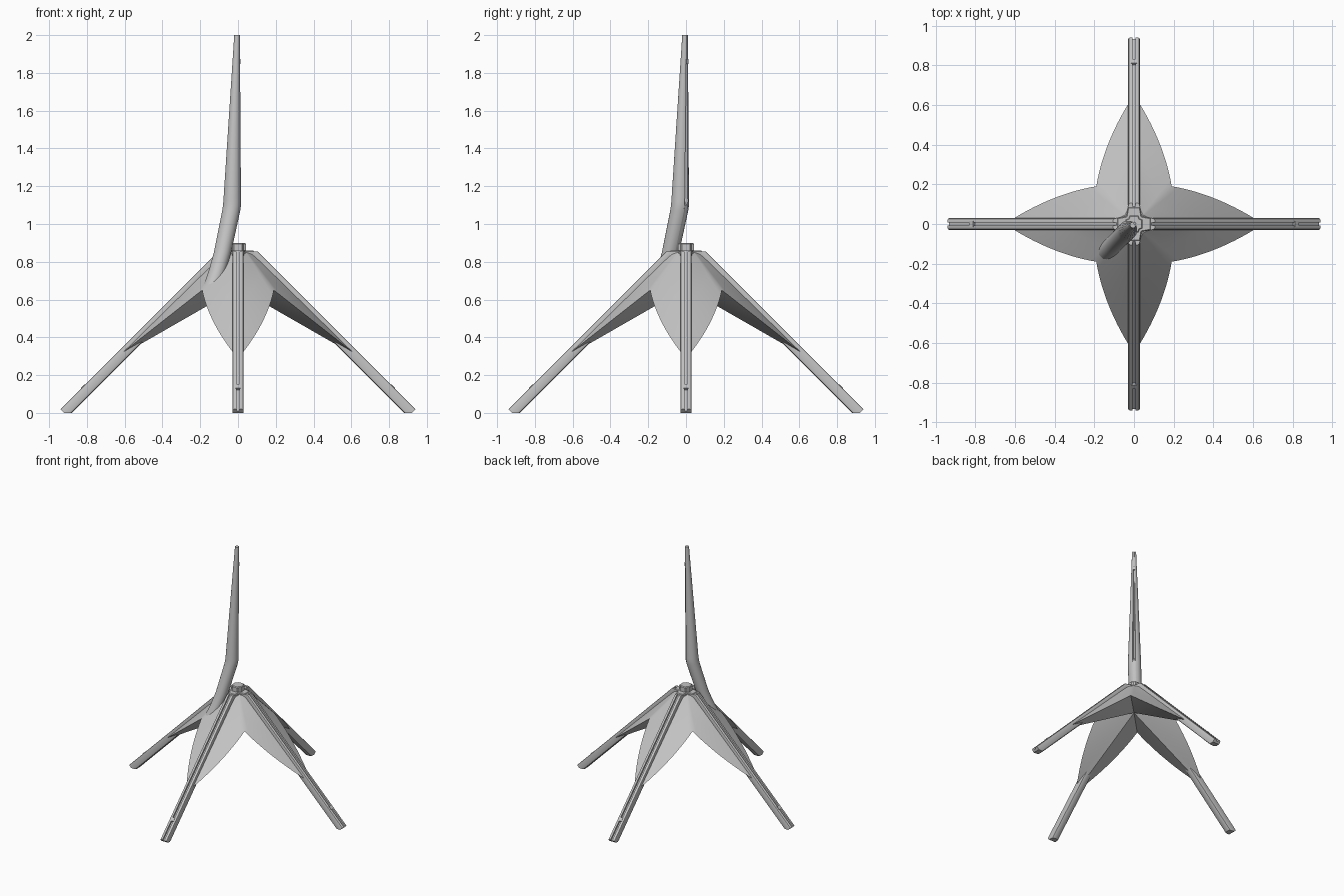
import bpy, bmesh, math
from mathutils import Vector, Matrix

if "Cube" in bpy.data.objects:
    bpy.data.objects.remove(bpy.data.objects["Cube"])

grey = bpy.data.materials.new("light_grey")
grey.use_nodes = True
COLOUR = (0.55, 0.55, 0.55, 1)
grey.diffuse_color = COLOUR
grey.node_tree.nodes["Principled BSDF"].inputs["Base Color"].default_value = COLOUR


def finish(bm, name, angle=35):
    """Clean the mesh and turn it into a shaded object."""
    bmesh.ops.remove_doubles(bm, verts=bm.verts, dist=0.0005)
    bmesh.ops.recalc_face_normals(bm, faces=bm.faces)
    mesh = bpy.data.meshes.new(name)
    bm.to_mesh(mesh)
    bm.free()
    mesh.materials.append(grey)
    obj = bpy.data.objects.new(name, mesh)
    bpy.context.collection.objects.link(obj)
    bpy.ops.object.select_all(action="DESELECT")
    obj.select_set(True)
    bpy.context.view_layer.objects.active = obj
    bpy.ops.object.shade_smooth_by_angle(angle=math.radians(angle))
    return obj


def loft(bm, rings):
    """Join closed rings of points and cap both ends."""
    rows = [[bm.verts.new(p) for p in ring] for ring in rings]
    n = len(rows[0])
    for a, b in zip(rows, rows[1:]):
        for i in range(n):
            j = (i + 1) % n
            bm.faces.new((a[i], a[j], b[j], b[i]))
    bm.faces.new(rows[0])
    bm.faces.new(rows[-1])


def clip(bm, z, up):
    """Cut away everything above (up) or below height z."""
    geom = bm.verts[:] + bm.edges[:] + bm.faces[:]
    cut = bmesh.ops.bisect_plane(bm, geom=geom, plane_co=(0, 0, z), plane_no=(0, 0, 1),
                                 clear_outer=up, clear_inner=not up)
    edges = [e for e in cut["geom_cut"] if isinstance(e, bmesh.types.BMEdge)]
    bmesh.ops.holes_fill(bm, edges=edges, sides=0)


# Legs: rounded bars with a groove along the top
AXIS = 0.92
OUT = Vector((1, 0, 1)).normalized()
half = [(0.007, 0.016), (0.008, 0.028), (0.02, 0.028), (0.026, 0.025),
        (0.029, 0.018), (0.029, -0.016), (0.025, -0.025), (0.016, -0.029)]
section = half + [(-y, n) for y, n in reversed(half)]


def on_leg(x, y, n):
    return Vector((x, y, AXIS - x)) + OUT * n


for k, side in enumerate(("left", "back", "right", "front")):
    turn = Matrix.Rotation(k * math.pi / 2, 4, "Z")
    bm = bmesh.new()
    loft(bm, [[on_leg(x, y, n) for y, n in section] for x in (0.03, AXIS)])
    clip(bm, 0.855, True)
    clip(bm, 0, False)
    bm.transform(turn)
    finish(bm, side + "_leg")

    # Small catch bridging the groove near the foot
    bm = bmesh.new()
    tab = [(0.014, 0.015), (0.014, 0.031), (-0.014, 0.031), (-0.014, 0.015)]
    loft(bm, [[on_leg(x, y, n) for y, n in tab] for x in (0.79, 0.81)])
    bm.transform(turn)
    finish(bm, side + "_leg_catch")

# Canopy: ruled panels between legs with a faceted underside
leg_top, diag_top = Vector((0.085, 0.026, 0.835)), Vector((0.045, 0.045, 0.85))
leg_low, diag_low = Vector((0.61, 0.026, 0.32)), Vector((0.19, 0.19, 0.65))
bulge = Vector((0.40, 0.155, 0.485))
top_centre, low_centre = Vector((0, 0, 0.85)), Vector((0, 0, 0.66))
leg_tip = Vector((0.61, 0, 0.31))
STEPS = 12
bm = bmesh.new()
for k in range(8):
    turn = Matrix.Rotation((k // 2) * math.pi / 2, 4, "Z")
    flip = Matrix.Scale(-1 if k % 2 else 1, 4, (0, 1, 0))

    def face(*points):
        bm.faces.new([bm.verts.new(turn @ flip @ p) for p in points])

    def edge(v):
        low = leg_low * (1 - v) ** 2 + bulge * 2 * v * (1 - v) + diag_low * v * v
        return leg_top.lerp(diag_top, v), low

    for i in range(STEPS):
        (t0, b0), (t1, b1) = edge(i / STEPS), edge((i + 1) / STEPS)
        for j in range(4):
            u, w = j / 4, (j + 1) / 4
            face(t0.lerp(b0, u), t1.lerp(b1, u), t1.lerp(b1, w), t0.lerp(b0, w))
        face(b0, b1, low_centre)
        face(t0, t1, top_centre)
    face(leg_tip, leg_low, low_centre)
finish(bm, "canopy", 30)

# Hub: cross-shaped cap on a short collar
def cross(arm, width, z):
    corner = [(arm, -width), (arm, width), (width * 1.3, width * 1.3)]
    return [Matrix.Rotation(k * math.pi / 2, 3, "Z") @ Vector((x, y, z))
            for k in range(4) for x, y in corner]


for name, arm, width, low, high in (("hub_collar", 0.085, 0.03, 0.8, 0.86),
                                    ("hub_cap", 0.042, 0.022, 0.85, 0.9)):
    bm = bmesh.new()
    loft(bm, [cross(arm, width, low), cross(arm, width, high - 0.006),
              cross(arm - 0.005, width - 0.003, high)])
    finish(bm, name)

# Mast: tapered bent tube on one corner, grooved on its inner side
lips = [-14, -11, 11, 14]
angles = lips + [14 + i * 332 / 18 for i in range(1, 18)]


def mast_ring(z, c, r, groove):
    ring = []
    for a in angles:
        depth = 1 - 0.4 * groove * (abs(a) < 12)
        t = math.radians(a + 45)
        ring.append(Vector((c + r * depth * math.cos(t), c + r * depth * math.sin(t), z)))
    return ring


bm = bmesh.new()
loft(bm, [mast_ring(*p) for p in ((0.67, -0.138, 0.046, 0), (0.76, -0.107, 0.046, 0),
                                  (0.85, -0.082, 0.046, 0), (1.07, -0.036, 0.048, 0),
                                  (1.1, -0.032, 0.048, 0.2), (1.12, -0.031, 0.047, 1),
                                  (2.0, -0.005, 0.015, 1))])
finish(bm, "mast")

# Catch near the mast tip
bm = bmesh.new()
bmesh.ops.create_cube(bm, size=1)
bm.transform(Matrix.Translation((0.003, 0.003, 1.86)) @ Matrix.Rotation(math.pi / 4, 4, "Z")
             @ Matrix.Diagonal((0.014, 0.014, 0.025, 1)))
finish(bm, "mast_catch")
